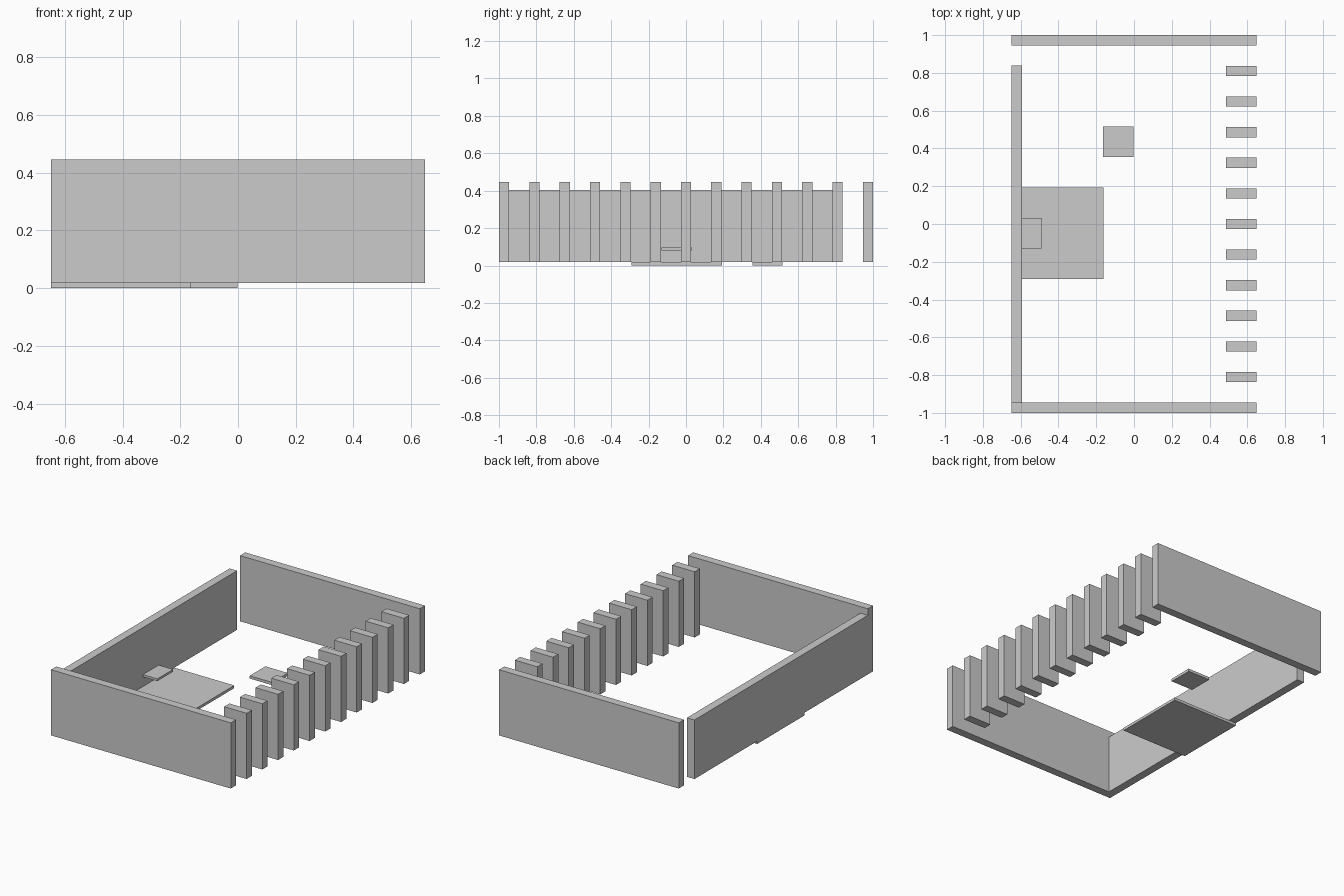
import bpy

if "Cube" in bpy.data.objects:
    bpy.data.objects.remove(bpy.data.objects["Cube"])


def box(name, x0, x1, y0, y1, z0, z1):
    """Axis-aligned box from its extents."""
    bpy.ops.mesh.primitive_cube_add(
        size=1, location=((x0 + x1) / 2, (y0 + y1) / 2, (z0 + z1) / 2))
    ob = bpy.context.object
    ob.name = name
    ob.scale = (x1 - x0, y1 - y0, z1 - z0)
    bpy.ops.object.transform_apply(location=False, rotation=False, scale=True)
    return ob


BASE, TOP = 0.018, 0.446   # floor level and wall height
W, T = 0.648, 0.054        # half width and wall thickness

# front and back walls
box("front_wall", -W, W, -1, -1 + T, BASE, TOP)
box("back_wall", -W, W, 1 - T, 1, BASE, TOP)

# lower left wall, leaving a doorway gap at the back
box("left_wall", -W, -W + T, -1 + T, 0.838, BASE, 0.403)

# row of upright fins along the right side
for i in range(11):
    y = (i - 5) * 0.162
    box(f"fin_{i + 1}", W - 0.162, W, y - T / 2, y + T / 2, BASE, TOP)

# floor slab running under the left wall, and a loose paving tile
box("floor_slab", -W, -0.162, -0.292, 0.192, 0, BASE)
box("floor_tile", -0.164, -0.002, 0.355, 0.516, 0, BASE)

# small shelf let into the left wall
box("wall_shelf", -0.62, -0.49, -0.13, 0.032, 0.081, 0.096)
